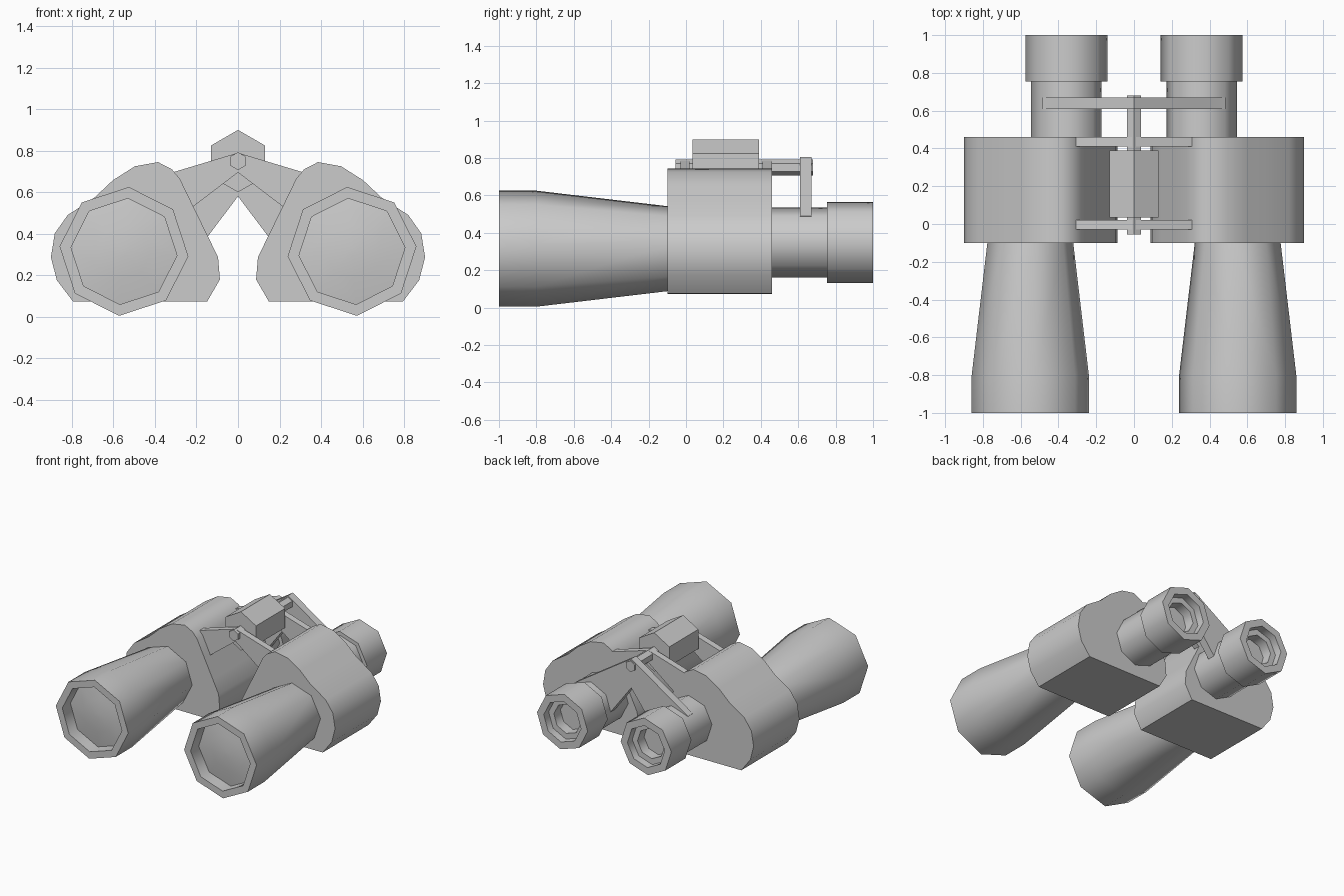
import bpy
import bmesh
from math import cos, sin, radians

cube = bpy.data.objects.get("Cube")
if cube:
    bpy.data.objects.remove(cube, do_unlink=True)

grey = bpy.data.materials.new("plain_grey")
grey.use_nodes = True
grey.diffuse_color = (0.6, 0.6, 0.6, 1)
grey.node_tree.nodes["Principled BSDF"].inputs["Base Color"].default_value = (0.6, 0.6, 0.6, 1)


def finish(name, bm, mirror):
    """Turn a bmesh into a shaded object, mirrored to the other side if asked."""
    bmesh.ops.recalc_face_normals(bm, faces=bm.faces)
    mesh = bpy.data.meshes.new(name)
    bm.to_mesh(mesh)
    bm.free()
    mesh.materials.append(grey)
    obj = bpy.data.objects.new(name, mesh)
    bpy.context.collection.objects.link(obj)
    bpy.ops.object.select_all(action="DESELECT")
    obj.select_set(True)
    bpy.context.view_layer.objects.active = obj
    bpy.ops.object.shade_smooth_by_angle(angle=radians(50))
    if mirror:
        obj.modifiers.new("other_side", "MIRROR")
    return obj


def lathe(name, x, z, profile, sides=8, turn=94.4, mirror=True):
    """Faceted turned part along y; profile is (y, radius) from end to end."""
    bm = bmesh.new()
    rings = []
    for y, r in profile:
        angles = [radians(turn + 360 * i / sides) for i in range(sides)]
        rings.append([bm.verts.new((x + r * cos(a), y, z + r * sin(a))) for a in angles])
    for a, b in zip(rings, rings[1:]):
        for i in range(sides):
            j = (i + 1) % sides
            bm.faces.new((a[i], a[j], b[j], b[i]))
    bm.faces.new(rings[0])
    bm.faces.new(rings[-1])
    return finish(name, bm, mirror)


def plate(name, outline, y0, y1):
    """Outline in x and z, extruded along y and mirrored."""
    bm = bmesh.new()
    face = bm.faces.new([bm.verts.new((x, y0, z)) for x, z in outline])
    new = bmesh.ops.extrude_face_region(bm, geom=[face])["geom"]
    bmesh.ops.translate(bm, vec=(0, y1 - y0, 0),
                        verts=[v for v in new if isinstance(v, bmesh.types.BMVert)])
    return finish(name, bm, True)


# Front barrels with a recessed, gently domed lens
lathe("front_barrel", 0.549, 0.315,
      [(-0.925, 0.02), (-0.92, 0.13), (-0.9, 0.256), (-1, 0.256), (-1, 0.311),
       (-0.8, 0.311), (-0.1, 0.228), (-0.05, 0.222)])

# Prism housings
plate("prism_housing",
      [(0.385, 0.745), (0.496, 0.725), (0.602, 0.658), (0.69, 0.575), (0.82, 0.49),
       (0.882, 0.402), (0.901, 0.287), (0.872, 0.176), (0.795, 0.075), (0.149, 0.073),
       (0.087, 0.18), (0.096, 0.287), (0.145, 0.388), (0.217, 0.535), (0.28, 0.665),
       (0.318, 0.71)], -0.1, 0.46)

# Eyepieces with stepped cups
lathe("eyepiece", 0.358, 0.348,
      [(0.4, 0.187), (0.755, 0.187), (0.755, 0.2175), (1, 0.2175), (1, 0.16),
       (0.94, 0.16), (0.94, 0.115), (0.86, 0.115)])

# Hinge axle and focus knob
lathe("hinge_axle", 0, 0.75, [(-0.055, 0.043), (0.68, 0.043)], 6, 90, False)
lathe("focus_knob", 0, 0.75, [(0.035, 0.15), (0.39, 0.15)], 6, 90, False)

# Fan-shaped hinge arms joining the housings
for name, y in (("front_hinge_arm", -0.03), ("rear_hinge_arm", 0.41)):
    plate(name, [(0, 0.79), (0.317, 0.695), (0.3, 0.6), (0.217, 0.53), (0, 0.695)],
          y, y + 0.05)

# Bridge joining the eyepieces
plate("eyepiece_bridge",
      [(0, 0.805), (0.485, 0.49), (0.4, 0.38), (0.2, 0.315), (0, 0.58)], 0.61, 0.67)
